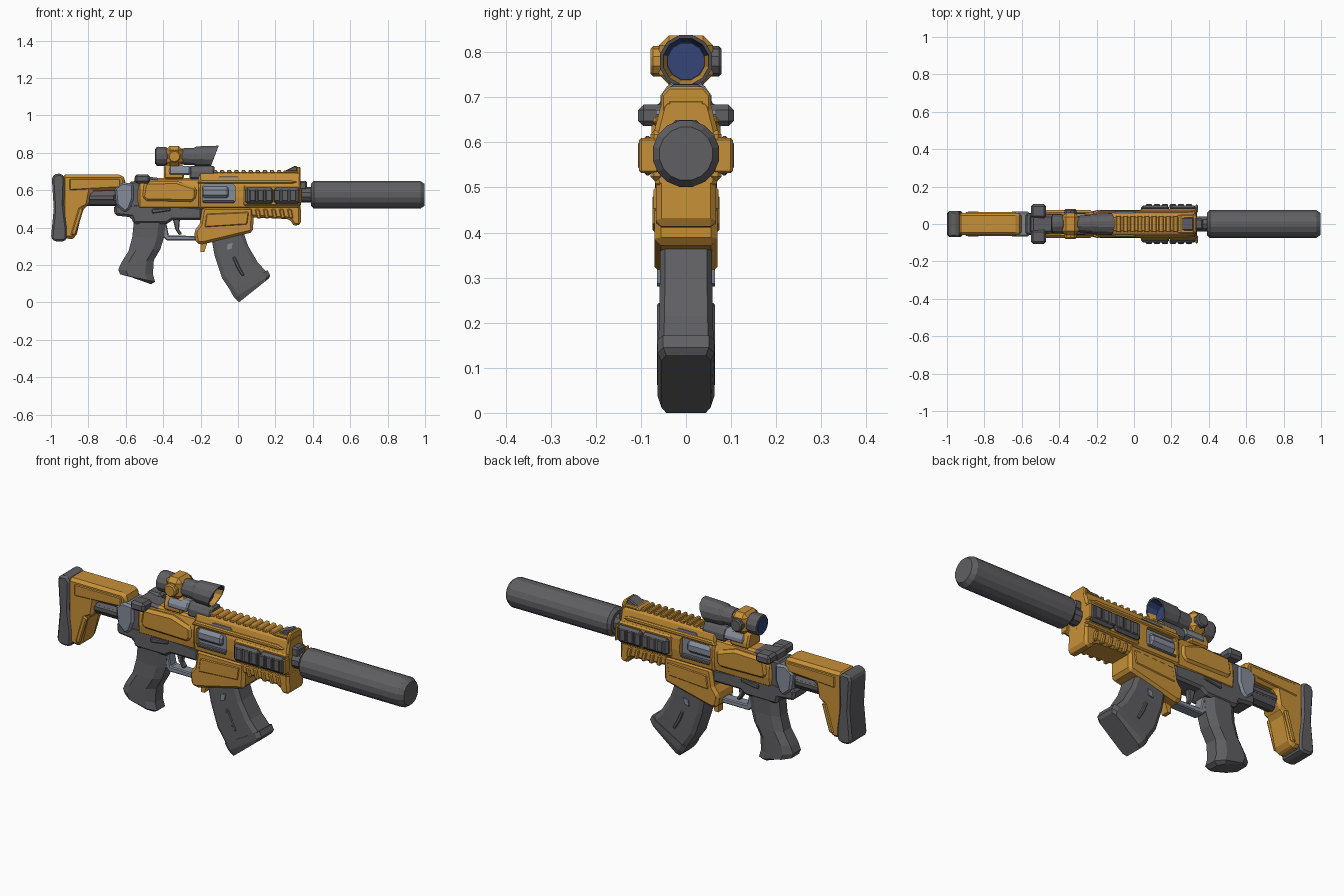
import bpy, bmesh, math


def mat(name, r, g, b):
    m = bpy.data.materials.new(name)
    m.diffuse_color = (r, g, b, 1)
    return m


ORANGE = mat("ochre_orange", 0.57, 0.28, 0.04)
DARK = mat("dark_grey", 0.115, 0.112, 0.122)
STEEL = mat("blue_grey_steel", 0.23, 0.26, 0.32)
GLASS = mat("dark_blue_glass", 0.033, 0.06, 0.19)


def finish(name, bm, m, bevel=0.0):
    bmesh.ops.recalc_face_normals(bm, faces=bm.faces)
    me = bpy.data.meshes.new(name)
    bm.to_mesh(me)
    bm.free()
    me.materials.append(m)
    ob = bpy.data.objects.new(name, me)
    bpy.context.collection.objects.link(ob)
    if bevel:
        b = ob.modifiers.new("chamfer", 'BEVEL')
        b.width, b.segments = bevel, 1
        b.limit_method, b.angle_limit = 'ANGLE', math.radians(40)
    return ob


def skin(name, rings, m, bevel=0.0):
    """Bridge a list of equal point rings and cap both ends."""
    bm = bmesh.new()
    vs = [[bm.verts.new(p) for p in r] for r in rings]
    n = len(rings[0])
    for a, b in zip(vs, vs[1:]):
        for i in range(n):
            bm.faces.new((a[i], a[(i + 1) % n], b[(i + 1) % n], b[i]))
    bm.faces.new(vs[0])
    bm.faces.new(vs[-1])
    return finish(name, bm, m, bevel)


def side(name, pts, y0, y1, m, bevel=0.012):
    """Side profile (x, z) extruded along y."""
    return skin(name, [[(x, y, z) for x, z in pts] for y in (y0, y1)], m, bevel)


def box(name, x0, x1, y0, y1, z0, z1, m, bevel=0.008):
    return side(name, [(x0, z0), (x1, z0), (x1, z1), (x0, z1)], y0, y1, m, bevel)


def along(name, half, x0, x1, m, bevel=0.01):
    """Mirrored (y, z) cross-section extruded along x."""
    sec = half + [(-y, z) for y, z in reversed(half)]
    return skin(name, [[(x, y, z) for y, z in sec] for x in (x0, x1)], m, bevel)


def lathe(name, prof, cz, m, n=12, cy=0.0, slant=0.0, from_x=9):
    """Round part about the x axis; the front can be slanted."""
    rings = []
    for x, r in prof:
        ring = []
        for i in range(n):
            a = 2 * math.pi * (i + 0.5) / n
            z = r * math.sin(a)
            ring.append((x + (slant * z if x > from_x else 0), cy + r * math.cos(a), cz + z))
        rings.append(ring)
    return skin(name, rings, m)


def loft(name, secs, m, c=0.3):
    """Chamfered sections, each from a rear to a front point with a half width."""
    rings = []
    for (xa, za), (xb, zb), w in secs:
        uv = [(0, -1 + c), (c / 2, -1), (1 - c / 2, -1), (1, -1 + c),
              (1, 1 - c), (1 - c / 2, 1), (c / 2, 1), (0, 1 - c)]
        rings.append([(xa + (xb - xa) * u, w * v, za + (zb - za) * u) for u, v in uv])
    return skin(name, rings, m)


# Suppressor and barrel
lathe("suppressor", [(0.39, 0.06), (0.405, 0.075), (0.975, 0.075), (0.997, 0.06)], 0.575, DARK, 16)
lathe("barrel", [(0.30, 0.042), (0.40, 0.042)], 0.575, DARK, 10)
box("gas_block", 0.32, 0.368, -0.03, 0.03, 0.60, 0.65, DARK)

# Upper receiver with an open port through both sides
front = along("upper_front", [(0.068, 0.50), (0.074, 0.56), (0.072, 0.62), (0.055, 0.685), (0.045, 0.695)],
              -0.21, 0.335, ORANGE)
cutter = box("port_cutter", -0.19, -0.015, -0.2, 0.2, 0.53, 0.632, DARK, 0.012)
cutter.hide_render = True
cutter.hide_viewport = True
cut = front.modifiers.new("port", 'BOOLEAN')
cut.object, cut.operation = cutter, 'DIFFERENCE'
box("port_core", -0.2, 0, -0.05, 0.05, 0.52, 0.64, STEEL, 0)
for s in (-1, 1):
    lathe("bolt", [(-0.188, 0.03), (-0.18, 0.036), (-0.06, 0.036), (-0.05, 0.028)], 0.588, STEEL, 8, s * 0.034)
    box("port_lip", -0.188, -0.018, s * 0.05, s * 0.074, 0.53, 0.545, DARK, 0.004)
    side("rail_slot", [(-0.11, 0.662), (0.01, 0.662), (0.0, 0.672), (-0.10, 0.672)], s * 0.04, s * 0.066, STEEL, 0)
    side("receiver_bulge", [(-0.515, 0.56), (-0.49, 0.54), (-0.24, 0.535), (-0.22, 0.56), (-0.22, 0.615),
                            (-0.27, 0.63), (-0.33, 0.65), (-0.50, 0.645)], s * 0.04, s * 0.076, ORANGE, 0.014)
    side("port_upper_rib", [(-0.22, 0.635), (0.29, 0.635), (0.32, 0.645), (0.28, 0.658), (-0.20, 0.658)],
         s * 0.04, s * 0.073, ORANGE, 0.006)
along("upper_rear", [(0.06, 0.50), (0.066, 0.55), (0.064, 0.61), (0.045, 0.665)], -0.535, -0.2, ORANGE)

# Top rail, teeth and front sight
box("rail_base", -0.14, 0.335, -0.042, 0.042, 0.66, 0.696, ORANGE, 0.006)
for i in range(10):
    x = -0.135 + i * 0.038
    side("rail_tooth", [(x, 0.69), (x + 0.03, 0.69), (x + 0.02, 0.709), (x + 0.002, 0.709)],
         -0.044, 0.044, ORANGE, 0.004)
side("front_sight_base", [(0.23, 0.69), (0.335, 0.69), (0.33, 0.706), (0.25, 0.706)], -0.05, 0.05, ORANGE, 0.005)
along("front_sight_plate", [(0.055, 0.66), (0.055, 0.705), (0.038, 0.724)], 0.316, 0.334, ORANGE, 0.005)
side("front_sight", [(0.245, 0.70), (0.318, 0.70), (0.318, 0.728), (0.30, 0.728)], -0.034, 0.034, DARK, 0.005)

# Handguard, side panels and lower ribs
side("handguard", [(0.04, 0.53), (0.335, 0.53), (0.337, 0.42), (0.315, 0.407), (0.295, 0.415), (0.275, 0.445),
                   (0.07, 0.455)], -0.066, 0.066, ORANGE)
for s in (-1, 1):
    box("panel_frame", 0.03, 0.338, s * 0.05, s * 0.079, 0.516, 0.626, ORANGE, 0.008)
    box("panel_front_rim", 0.328, 0.341, s * 0.06, s * 0.104, 0.532, 0.61, ORANGE, 0.005)
    for x0, x1 in ((0.038, 0.188), (0.192, 0.333)):
        box("side_panel", x0, x1, s * 0.07, s * 0.1, 0.527, 0.614, DARK, 0.012)
    for i in range(6):
        x = 0.062 + i * 0.043
        box("panel_rib", x, x + 0.034, s * 0.08, s * 0.106, 0.54, 0.602, DARK, 0.004)
    for i in range(5):
        x = 0.09 + i * 0.043
        side("handguard_rib", [(x, 0.5), (x + 0.024, 0.5), (x + 0.034, 0.448), (x + 0.012, 0.448)],
             s * 0.05, s * 0.072, ORANGE, 0.005)

# Magazine well and magazine
side("magazine_well", [(-0.235, 0.38), (-0.225, 0.315), (-0.19, 0.31), (0.08, 0.375), (0.085, 0.51), (-0.19, 0.51),
                       (-0.205, 0.42)], -0.07, 0.07, ORANGE, 0.014)
for s in (-1, 1):
    side("well_plate", [(-0.18, 0.40), (0.05, 0.415), (0.06, 0.485), (-0.17, 0.475)],
         s * 0.06, s * 0.074, ORANGE, 0.006)
side("magazine_release", [(-0.20, 0.27), (-0.18, 0.27), (-0.16, 0.33), (-0.20, 0.33)], -0.02, 0.02, ORANGE, 0)
loft("magazine", [((-0.145, 0.36), (0.02, 0.40), 0.058), ((-0.125, 0.25), (0.055, 0.30), 0.058),
                  ((-0.085, 0.13), (0.105, 0.215), 0.06), ((-0.035, 0.055), (0.15, 0.165), 0.061)], DARK, 0.2)
loft("magazine_floor", [((-0.04, 0.058), (0.158, 0.172), 0.064), ((-0.02, 0.025), (0.172, 0.145), 0.063),
                        ((0.005, 0.0), (0.165, 0.128), 0.055)], DARK, 0.2)
for s in (-1, 1):
    side("magazine_groove", [(-0.03, 0.24), (-0.015, 0.245), (0.01, 0.19), (0.035, 0.145), (0.02, 0.14), (-0.01, 0.19)],
         s * 0.05, s * 0.064, DARK, 0.004)
    side("magazine_window", [(-0.06, 0.28), (-0.034, 0.287), (-0.029, 0.318), (-0.056, 0.31)],
         s * 0.055, s * 0.064, STEEL, 0)

# Lower receiver, trigger and grip
side("lower_receiver", [(-0.665, 0.52), (-0.66, 0.465), (-0.57, 0.455), (-0.56, 0.42), (-0.38, 0.42),
                        (-0.35, 0.44), (-0.19, 0.44), (-0.19, 0.51), (-0.50, 0.53)], -0.058, 0.058, DARK)
for s in (-1, 1):
    side("selector", [(-0.46, 0.475), (-0.36, 0.49), (-0.36, 0.505), (-0.46, 0.50)], s * 0.05, s * 0.066, DARK, 0.004)
side("trigger_guard", [(-0.40, 0.35), (-0.38, 0.33), (-0.22, 0.33), (-0.22, 0.355), (-0.37, 0.358), (-0.385, 0.43),
                       (-0.41, 0.43)], -0.028, 0.028, STEEL, 0.005)
side("trigger", [(-0.35, 0.45), (-0.31, 0.45), (-0.315, 0.39), (-0.298, 0.365), (-0.315, 0.36), (-0.335, 0.39)],
     -0.014, 0.014, DARK, 0.004)
loft("grip", [((-0.555, 0.45), (-0.385, 0.44), 0.054), ((-0.565, 0.35), (-0.395, 0.35), 0.052),
              ((-0.585, 0.275), (-0.415, 0.285), 0.056), ((-0.625, 0.21), (-0.45, 0.225), 0.058),
              ((-0.64, 0.175), (-0.455, 0.15), 0.058), ((-0.63, 0.15), (-0.443, 0.11), 0.058),
              ((-0.60, 0.145), (-0.465, 0.097), 0.045)], DARK, 0.45)

# Rear steel block, charging handle and buffer tube
side("rear_block", [(-0.66, 0.61), (-0.65, 0.52), (-0.605, 0.48), (-0.58, 0.50), (-0.56, 0.55), (-0.56, 0.635),
                    (-0.62, 0.642)], -0.068, 0.068, STEEL, 0.01)
box("rear_collar", -0.58, -0.52, -0.056, 0.056, 0.50, 0.645, DARK)
side("charging_base", [(-0.56, 0.62), (-0.40, 0.62), (-0.42, 0.665), (-0.55, 0.68)], -0.05, 0.05, DARK)
for s in (-1, 1):
    box("charging_handle", -0.552, -0.47, s * 0.03, s * 0.106, 0.636, 0.684, DARK, 0.012)
lathe("buffer_tube", [(-0.82, 0.046), (-0.56, 0.046)], 0.56, DARK, 10)
box("buffer_rail", -0.80, -0.66, -0.05, 0.05, 0.545, 0.575, DARK, 0.006)

# Stock and butt pad
side("stock", [(-0.94, 0.683), (-0.62, 0.683), (-0.602, 0.66), (-0.605, 0.60), (-0.785, 0.595), (-0.80, 0.515),
               (-0.83, 0.50), (-0.865, 0.35), (-0.89, 0.338), (-0.94, 0.345)], -0.06, 0.06, ORANGE, 0.018)
for s in (-1, 1):
    side("stock_rib", [(-0.85, 0.51), (-0.825, 0.50), (-0.868, 0.36), (-0.895, 0.36)],
         s * 0.05, s * 0.066, ORANGE, 0.006)
    side("stock_top_panel", [(-0.90, 0.60), (-0.63, 0.615), (-0.63, 0.66), (-0.90, 0.66)],
         s * 0.05, s * 0.064, ORANGE, 0.004)
side("butt_pad", [(-0.995, 0.66), (-0.985, 0.685), (-0.945, 0.69), (-0.925, 0.665), (-0.93, 0.52), (-0.915, 0.40),
                  (-0.915, 0.34), (-0.93, 0.325), (-0.98, 0.325), (-1.0, 0.345), (-0.985, 0.50)],
     -0.069, 0.069, DARK, 0.018)

# Scope mount, tube and eyepiece
Z = 0.78
along("scope_mount", [(0.054, 0.66), (0.054, 0.69), (0.036, 0.735)], -0.395, -0.29, ORANGE, 0.008)
along("scope_mount_steel", [(0.058, 0.682), (0.056, 0.705), (0.038, 0.73)], -0.368, -0.255, STEEL, 0.006)
along("scope_mount_front", [(0.05, 0.66), (0.05, 0.70), (0.032, 0.73)], -0.26, -0.125, DARK, 0.008)
lathe("scope_eyepiece", [(-0.428, 0.036), (-0.44, 0.042), (-0.438, 0.05), (-0.425, 0.054), (-0.385, 0.052),
                         (-0.37, 0.042)], Z, DARK)
lathe("rear_lens", [(-0.443, 0.042), (-0.43, 0.042)], Z, GLASS)
lathe("scope_tube", [(-0.40, 0.044), (-0.22, 0.044)], Z, DARK)
box("scope_turret_block", -0.385, -0.295, -0.06, 0.06, 0.728, 0.837, ORANGE, 0.022)
for s, m in ((-1, ORANGE), (1, DARK)):
    bm = bmesh.new()
    bmesh.ops.create_cone(bm, cap_ends=True, segments=10, radius1=0.034, radius2=0.034, depth=0.04)
    for v in bm.verts:
        v.co = (v.co.x - 0.34, s * 0.059 + v.co.z, v.co.y + Z)
    finish("turret_knob", bm, m, 0.006)

# Scope hood, blue inside above and orange inside below, with its lens
hood = lathe("scope_objective", [(-0.29, 0.046), (-0.235, 0.048), (-0.22, 0.056), (-0.155, 0.058), (-0.125, 0.06),
                                 (-0.125, 0.052), (-0.17, 0.043)], Z, DARK, 12, 0, 0.38, -0.14)
hood.data.materials.append(GLASS)
hood.data.materials.append(ORANGE)
for p in hood.data.polygons:
    if p.index // 12 == 5:
        p.material_index = 1 if p.center.z > Z + 0.005 else 2
lathe("front_lens", [(-0.175, 0.042), (-0.165, 0.042)], Z, GLASS)
